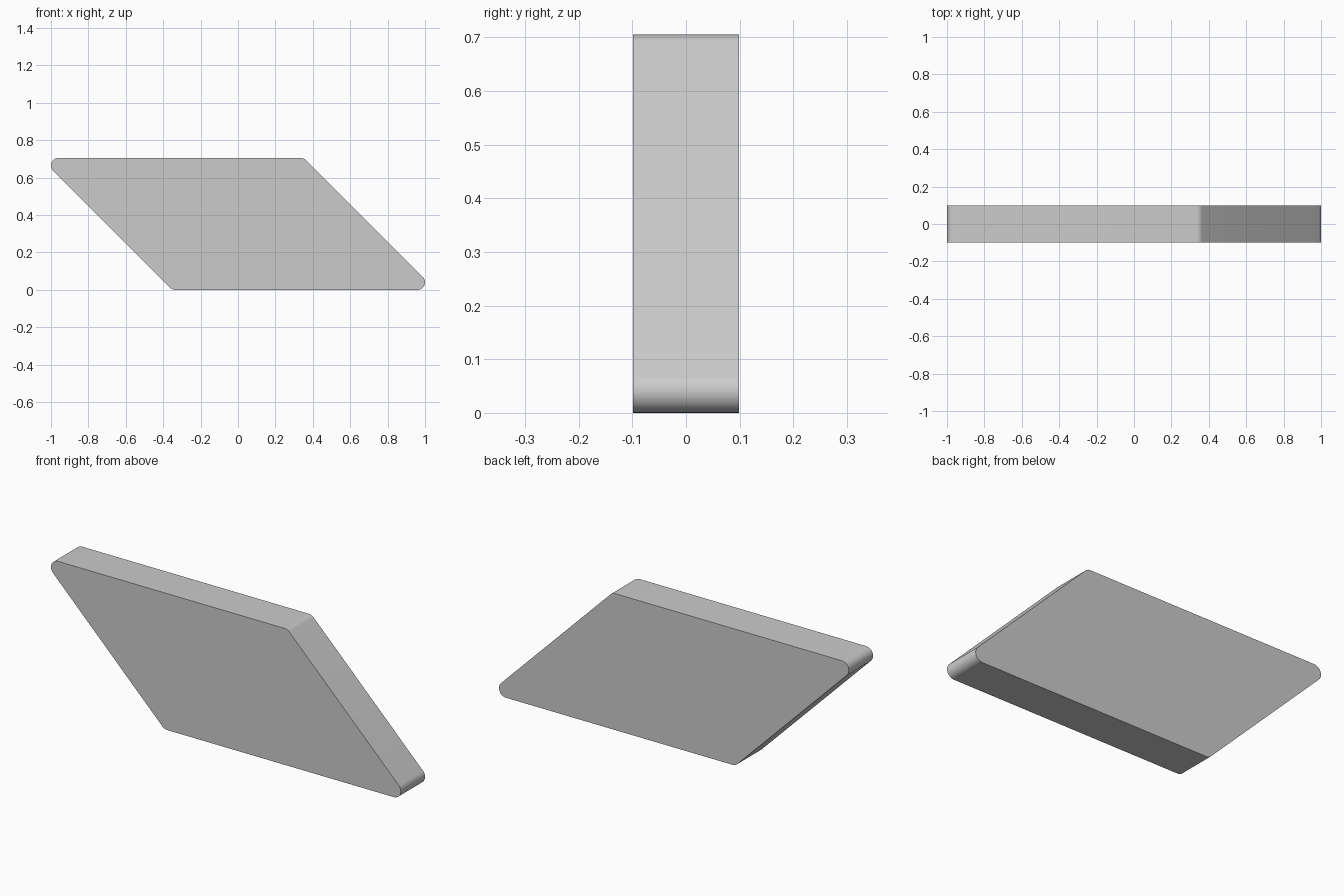
import bpy, bmesh
from math import radians, tan, cos, sin, pi, atan2
from mathutils import Vector

if "Cube" in bpy.data.objects:
    bpy.data.objects.remove(bpy.data.objects["Cube"])

H, R, HALF_DEPTH, STEPS = 0.705, 0.04, 0.099, 12
TIP = 1 + R * 2 ** 0.5          # sharp corner position before rounding
corners = [Vector(p) for p in ((H - TIP, 0), (TIP, 0), (TIP - H, H), (-TIP, H))]


def fillet(prev, cur, nxt, r):
    """Arc points that round one convex corner of a counter-clockwise outline."""
    a, b = (prev - cur).normalized(), (nxt - cur).normalized()
    half = a.angle(b) / 2
    centre = cur + (a + b).normalized() * (r / sin(half))
    start = cur + a * (r / tan(half)) - centre
    t0, sweep = atan2(start.y, start.x), pi - 2 * half
    return [centre + Vector((cos(t0 + sweep * i / STEPS), sin(t0 + sweep * i / STEPS))) * r
            for i in range(STEPS + 1)]


# Rounded parallelogram outline
outline = []
for i, c in enumerate(corners):
    outline += fillet(corners[i - 1], c, corners[(i + 1) % 4], R)

# Plate extruded front to back
bm = bmesh.new()
face = bm.faces.new([bm.verts.new((p.x, -HALF_DEPTH, p.y)) for p in outline])
ext = bmesh.ops.extrude_face_region(bm, geom=[face], use_keep_orig=True)
moved = [g for g in ext["geom"] if isinstance(g, bmesh.types.BMVert)]
bmesh.ops.translate(bm, verts=moved, vec=(0, 2 * HALF_DEPTH, 0))
bmesh.ops.recalc_face_normals(bm, faces=bm.faces)
mesh = bpy.data.meshes.new("slanted_plate")
bm.to_mesh(mesh)
bm.free()

plate = bpy.data.objects.new("slanted_plate", mesh)
bpy.context.collection.objects.link(plate)
bpy.context.view_layer.objects.active = plate
plate.select_set(True)
bpy.ops.object.shade_smooth_by_angle(angle=radians(30))
